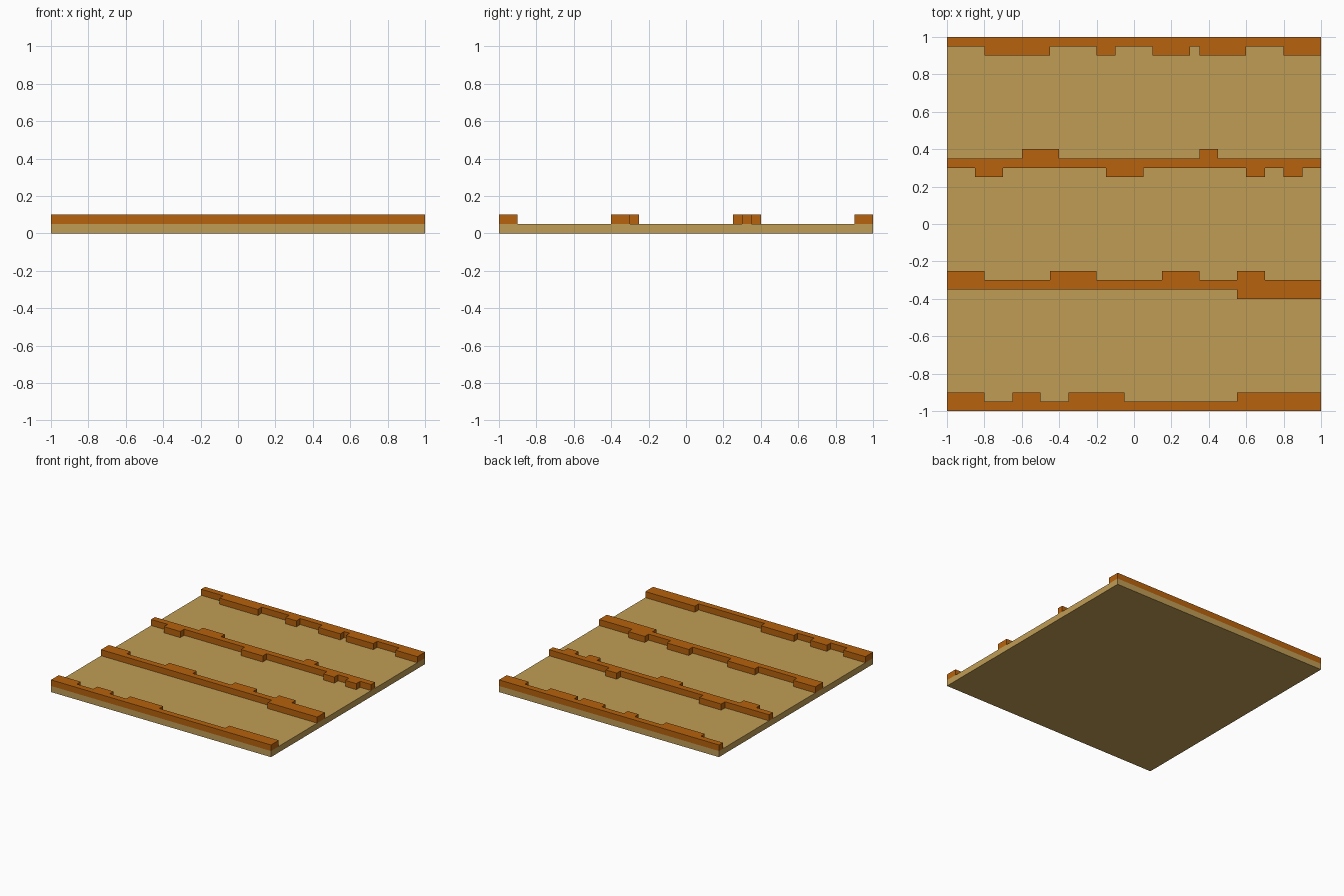
import bpy
import bmesh

cube = bpy.data.objects.get("Cube")
if cube:
    bpy.data.objects.remove(cube, do_unlink=True)


def make_material(name, color):
    mat = bpy.data.materials.new(name)
    mat.use_nodes = True
    mat.diffuse_color = color
    bsdf = mat.node_tree.nodes["Principled BSDF"]
    bsdf.inputs["Base Color"].default_value = color
    bsdf.inputs["Roughness"].default_value = 0.9
    return mat


def edge_profile(y, bumps, y_bump):
    """Left-to-right stepped edge at y, reaching y_bump over each (x0, x1) span."""
    pts = [(-1, y)]
    for x0, x1 in bumps:
        pts += [(x0, y), (x0, y_bump), (x1, y_bump), (x1, y)]
    pts.append((1, y))
    # A bump that touches an end of the strip replaces that corner
    if bumps and bumps[0][0] == -1:
        pts = pts[2:]
    if bumps and bumps[-1][1] == 1:
        pts = pts[:-2]
    return pts


def extrude_outline(name, outline, z0, z1, mat):
    """Solid prism from a counter-clockwise outline."""
    bm = bmesh.new()
    face = bm.faces.new([bm.verts.new((x, y, z0)) for x, y in outline])
    ext = bmesh.ops.extrude_face_region(bm, geom=[face], use_keep_orig=True)
    top = [v for v in ext["geom"] if isinstance(v, bmesh.types.BMVert)]
    bmesh.ops.translate(bm, verts=top, vec=(0, 0, z1 - z0))
    bmesh.ops.recalc_face_normals(bm, faces=bm.faces)
    mesh = bpy.data.meshes.new(name)
    bm.to_mesh(mesh)
    bm.free()
    mesh.materials.append(mat)
    obj = bpy.data.objects.new(name, mesh)
    bpy.context.collection.objects.link(obj)
    return obj


tan = make_material("tan", (0.525, 0.335, 0.090, 1))
orange_brown = make_material("orange brown", (0.475, 0.122, 0.004, 1))

# Flat square slab
extrude_outline("base_slab", [(-1, -1), (1, -1), (1, 1), (-1, 1)], 0, 0.05, tan)

# Raised strips: name, front edge y, front bumps, back edge y, back bumps
STEP = 0.05
strips = [
    ("front_strip", -1.0, [], -0.95,
     [(-1, -0.8), (-0.65, -0.5), (-0.35, -0.05), (0.55, 1)]),
    ("front_middle_strip", -0.35, [(0.55, 1)], -0.3,
     [(-1, -0.8), (-0.45, -0.2), (0.15, 0.35), (0.55, 0.7)]),
    ("back_middle_strip", 0.3,
     [(-0.85, -0.7), (-0.15, 0.05), (0.6, 0.7), (0.8, 0.9)], 0.35,
     [(-0.6, -0.4), (0.35, 0.45)]),
    ("back_strip", 0.95,
     [(-0.8, -0.45), (-0.2, -0.1), (0.1, 0.3), (0.35, 0.6), (0.8, 1)], 1.0, []),
]
for name, y_front, front_bumps, y_back, back_bumps in strips:
    front = edge_profile(y_front, front_bumps, y_front - STEP)
    back = edge_profile(y_back, back_bumps, y_back + STEP)
    extrude_outline(name, front + back[::-1], 0.05, 0.1, orange_brown)
